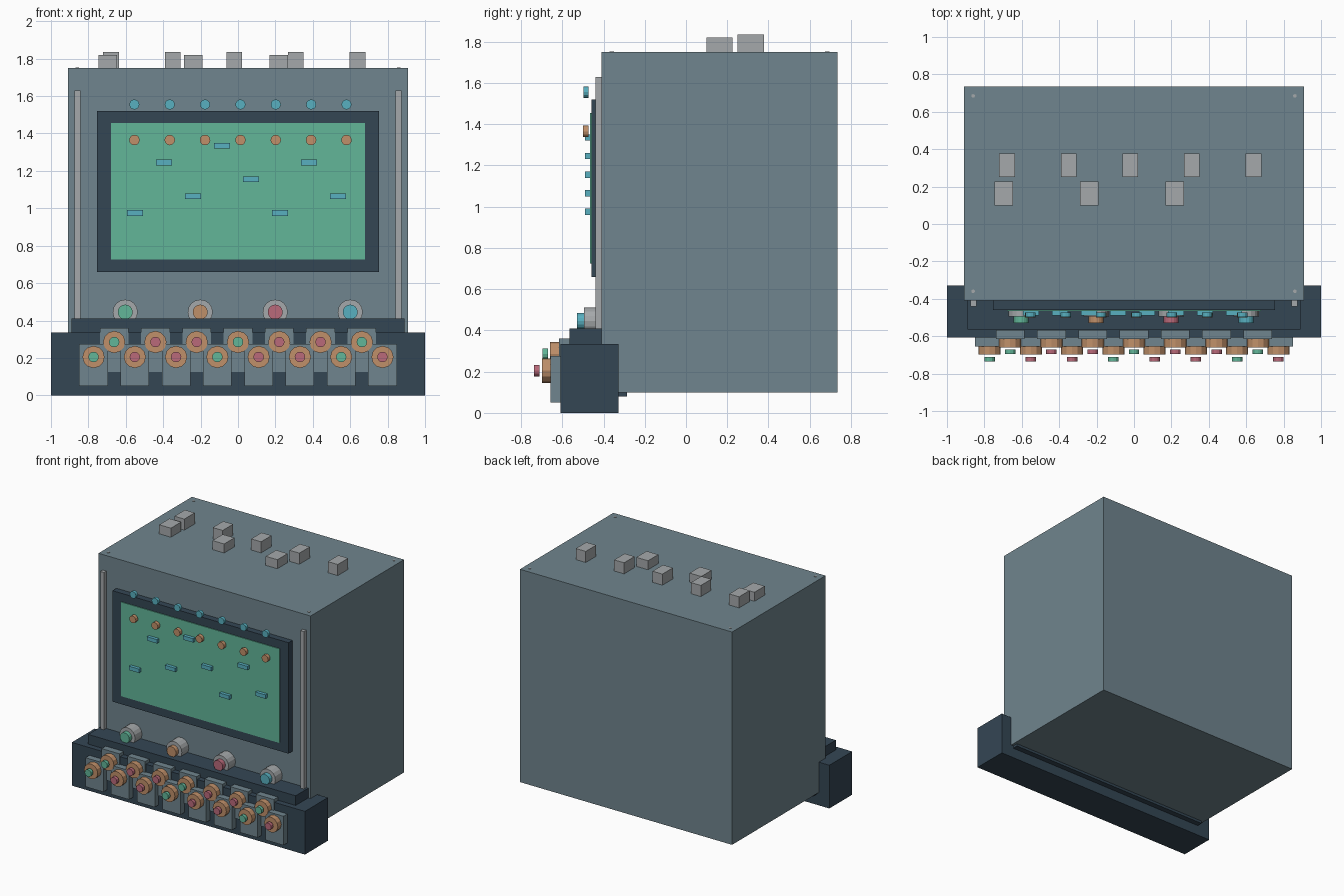
import bpy
from math import pi

cube = bpy.data.objects.get("Cube")
if cube:
    bpy.data.objects.remove(cube, do_unlink=True)


def material(name, hex_code):
    srgb = [int(hex_code[i:i + 2], 16) / 255 for i in (0, 2, 4)]
    color = [c / 12.92 if c < 0.04 else ((c + 0.055) / 1.055) ** 2.4 for c in srgb] + [1]
    mat = bpy.data.materials.new(name)
    mat.use_nodes = True
    mat.diffuse_color = color
    mat.node_tree.nodes["Principled BSDF"].inputs["Base Color"].default_value = color
    return mat


slate = material("slate grey", "70858E")
navy = material("dark navy", "344654")
silver = material("silver grey", "A5A9AB")
green = material("screen green", "62B699")
orange = material("copper orange", "C0906A")
red = material("dusty red", "BA6A7A")
cyan = material("cyan blue", "58B0C0")


def finish(name, mat):
    obj = bpy.context.object
    obj.name = name
    obj.data.materials.append(mat)
    return obj


def box(name, mat, x, y, z):
    """Box from (low, high) ranges on each axis."""
    ranges = (x, y, z)
    bpy.ops.mesh.primitive_cube_add(size=1, location=[(a + b) / 2 for a, b in ranges])
    obj = finish(name, mat)
    obj.scale = [b - a for a, b in ranges]
    bpy.ops.object.transform_apply(location=False, rotation=False, scale=True)
    return obj


def around(center, width):
    return center - width / 2, center + width / 2


def knob(name, mat, x, z, radius, y, sides=12):
    """Flat-faced cylinder pointing at the front."""
    bpy.ops.mesh.primitive_cylinder_add(
        vertices=sides, radius=radius, depth=y[1] - y[0],
        location=(x, sum(y) / 2, z), rotation=(pi / 2, 0, 0))
    return finish(name, mat)


# Cabinet and control desk
box("cabinet", slate, (-0.91, 0.91), (-0.41, 0.735), (0.1, 1.75))
box("desk", navy, (-1, 1), (-0.608, -0.328), (0, 0.335))
box("desk_ledge", navy, (-0.89, 0.89), (-0.565, -0.285), (0.08, 0.41))

# Display
box("screen_frame", navy, (-0.755, 0.755), (-0.459, -0.4), (0.66, 1.52))
box("screen", green, (-0.68, 0.68), (-0.465, -0.45), (0.725, 1.455))

# Side rails and corner screws
for side in (-1, 1):
    box("side_rail", silver, around(side * 0.858, 0.03), (-0.44, -0.4), (0.36, 1.63))
    for y in (-0.36, 0.685):
        bpy.ops.mesh.primitive_cylinder_add(vertices=8, radius=0.01, depth=0.006,
                                            location=(side * 0.86, y, 1.75))
        finish("corner_screw", silver)

# Lamp rows above and on the screen
for i in range(7):
    x = (i - 3) * 0.189 + 0.013
    knob("upper_lamp", cyan, x, 1.555, 0.027, (-0.498, -0.473))
    knob("screen_lamp", orange, x, 1.365, 0.028, (-0.5, -0.473))

# Dashes on the screen
for x, z in ((-0.085, 1.335), (-0.395, 1.245), (0.38, 1.245), (0.07, 1.155),
             (-0.24, 1.065), (0.535, 1.065), (-0.55, 0.975), (0.225, 0.975)):
    box("screen_dash", cyan, around(x, 0.086), (-0.49, -0.464), around(z, 0.03))

# Dials between screen and desk
for i, mat in enumerate((green, orange, red, cyan)):
    x = -0.603 + i * 0.401
    knob("dial", silver, x, 0.445, 0.067, (-0.495, -0.4), 16)
    knob("dial_cap", mat, x, 0.445, 0.04, (-0.528, -0.485), 16)

# Two staggered rows of switch plates with knobs
for count, row, z_plate, z_knob, front in (
        (8, "lower", (0.05, 0.275), 0.205, -0.656),
        (7, "upper", (0.125, 0.36), 0.285, -0.616)):
    for i in range(count):
        x = (i - (count - 1) / 2) * 0.2207
        box(row + "_switch_plate", slate, around(x, 0.153), (front, front + 0.05), z_plate)
        knob(row + "_switch_knob", orange, x, z_knob, 0.059, (front - 0.043, front))
        knob(row + "_switch_cap", red if i % 3 else green, x, z_knob, 0.028,
             (front - 0.08, front - 0.054))

# Roof blocks in two rows
for i in range(5):
    box("rear_roof_block", silver, around(-0.678 + i * 0.329, 0.085), (0.25, 0.378), (1.74, 1.836))
for i in range(3):
    box("front_roof_block", silver, around(-0.696 + i * 0.457, 0.1), (0.1, 0.226), (1.74, 1.82))
